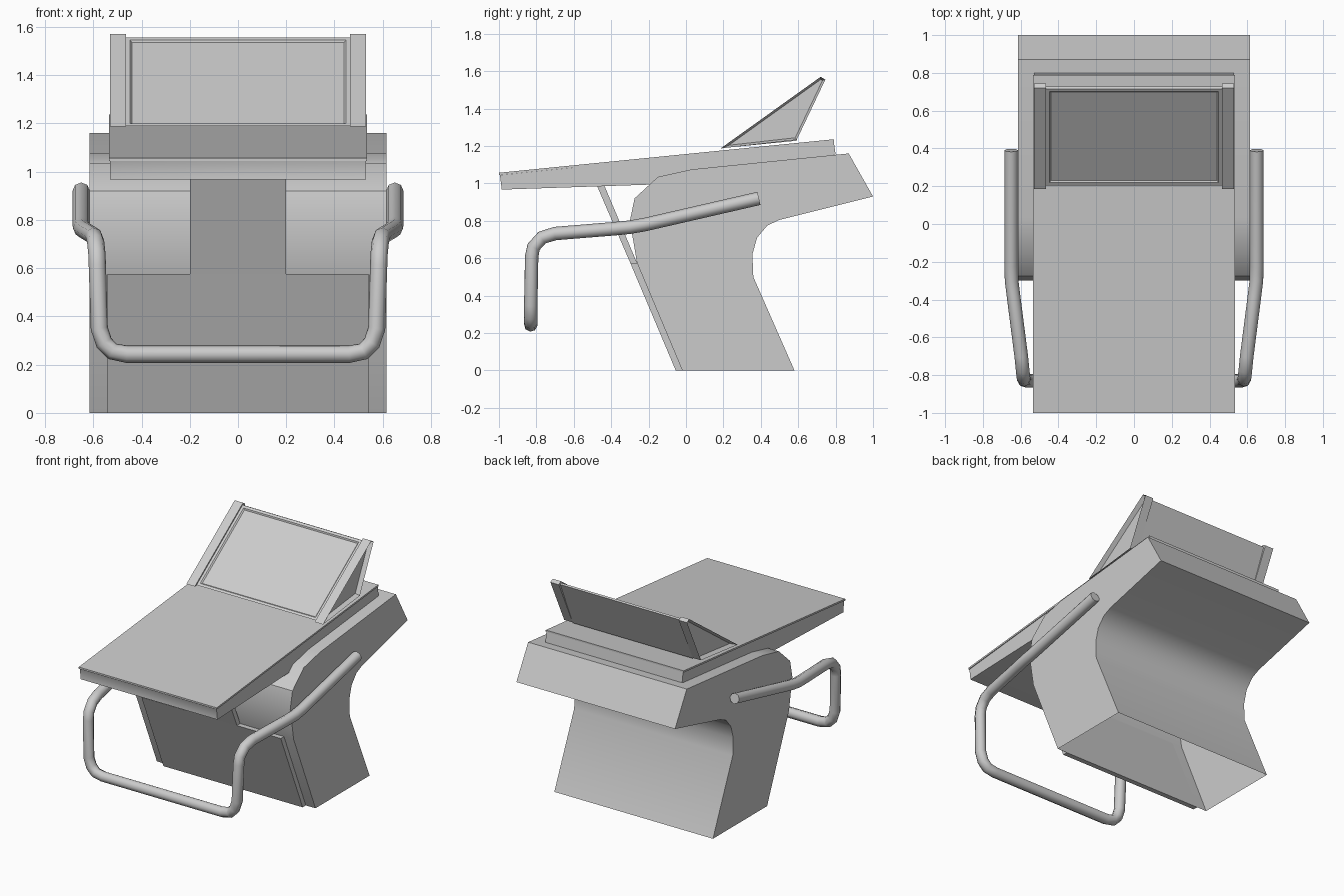
import bpy, bmesh, math
from mathutils import Vector

cube = bpy.data.objects.get("Cube")
if cube:
    bpy.data.objects.remove(cube, do_unlink=True)

# One plain grey material
grey = bpy.data.materials.new("plain grey")
grey.use_nodes = True
COLOUR = (0.6, 0.6, 0.6, 1)
grey.diffuse_color = COLOUR
grey.node_tree.nodes["Principled BSDF"].inputs["Base Color"].default_value = COLOUR


def facing(bm, direction):
    """Face whose normal points most nearly along a direction."""
    d = Vector(direction).normalized()
    return max(bm.faces, key=lambda f: f.normal.dot(d))


def prism(name, profile, x0, x1, insets=(), open_bottom=False):
    """Extrude a (y, z) profile along x; insets are (direction, border, depth)."""
    bm = bmesh.new()
    cap = bm.faces.new([bm.verts.new((x0, y, z)) for y, z in profile])
    ext = bmesh.ops.extrude_face_region(bm, geom=[cap], use_keep_orig=True)
    moved = [g for g in ext["geom"] if isinstance(g, bmesh.types.BMVert)]
    bmesh.ops.translate(bm, verts=moved, vec=(x1 - x0, 0, 0))
    bmesh.ops.recalc_face_normals(bm, faces=bm.faces)
    bm.normal_update()
    for direction, border, depth in insets:
        bmesh.ops.inset_region(bm, faces=[facing(bm, direction)], thickness=border,
                               depth=depth, use_even_offset=True)
        bm.normal_update()
    if open_bottom:
        bmesh.ops.delete(bm, geom=[facing(bm, (0, 0, -1))], context="FACES")
    mesh = bpy.data.meshes.new(name)
    bm.to_mesh(mesh)
    bm.free()
    mesh.materials.append(grey)
    obj = bpy.data.objects.new(name, mesh)
    bpy.context.collection.objects.link(obj)
    bpy.ops.object.select_all(action="DESELECT")
    obj.select_set(True)
    bpy.context.view_layer.objects.active = obj
    bpy.ops.object.shade_smooth_by_angle(angle=math.radians(35))
    return obj


# Hollow pedestal with a curved waist and an overhanging back
pedestal = [(-0.02, 0), (0.58, 0), (0.36, 0.5), (0.355, 0.62), (0.38, 0.71),
            (0.435, 0.775), (0.5, 0.805), (1.0, 0.93), (0.87, 1.16), (0.03, 1.075),
            (-0.15, 1.035), (-0.275, 0.92), (-0.3, 0.8), (-0.262, 0.575)]
prism("pedestal", pedestal, -0.615, 0.615, open_bottom=True)

# Front plate: wide lower part and narrow strut up to the desk
prism("front_plate", [(-0.055, 0), (-0.02, 0), (-0.262, 0.575), (-0.298, 0.575)], -0.54, 0.54)
prism("front_strut", [(-0.298, 0.575), (-0.262, 0.575), (-0.435, 0.985), (-0.475, 0.985)],
      -0.2, 0.2)

# Sloping desk and its thin top sheet
prism("desk", [(-0.985, 0.967), (0.0, 1.0), (0.8, 1.155), (0.79, 1.225), (-0.995, 1.045)],
      -0.53, 0.53, insets=[((0, -1, 0), 0.012, -0.004)])
prism("desk_top", [(-1.0, 1.045), (0.79, 1.224), (0.79, 1.236), (-1.0, 1.057)], -0.535, 0.535)

# Tilted screen housing between two end cheeks
screen_normal = (0, -0.37, 0.53)
prism("screen", [(0.205, 1.19), (0.59, 1.228), (0.728, 1.55), (0.715, 1.556)], -0.465, 0.465,
      insets=[(screen_normal, 0.018, 0), (screen_normal, 0.008, -0.008)])
cheek = [(0.185, 1.187), (0.592, 1.233), (0.745, 1.555), (0.72, 1.57)]
for side, name in ((1, "left_cheek"), (-1, "right_cheek")):
    prism(name, cheek, side * 0.465, side * 0.53, insets=[((side, 0, 0), 0.012, -0.03)])

# Bent tube rail running from both sides around the front
half = [(0.65, 0.39, 0.92), (0.65, -0.22, 0.78), (0.648, -0.3, 0.766), (0.638, -0.38, 0.758),
        (0.597, -0.7, 0.732), (0.59, -0.77, 0.71), (0.585, -0.815, 0.66), (0.583, -0.825, 0.61),
        (0.575, -0.83, 0.35), (0.555, -0.83, 0.29), (0.52, -0.83, 0.255), (0.46, -0.83, 0.243)]
path = half + [(-x, y, z) for x, y, z in reversed(half)]
curve = bpy.data.curves.new("rail", "CURVE")
curve.dimensions = "3D"
curve.bevel_depth = 0.036
curve.bevel_resolution = 2
curve.use_fill_caps = True
spline = curve.splines.new("POLY")
spline.points.add(len(path) - 1)
for point, co in zip(spline.points, path):
    point.co = (*co, 1)
spline.use_smooth = True
curve.materials.append(grey)
bpy.context.collection.objects.link(bpy.data.objects.new("rail", curve))
